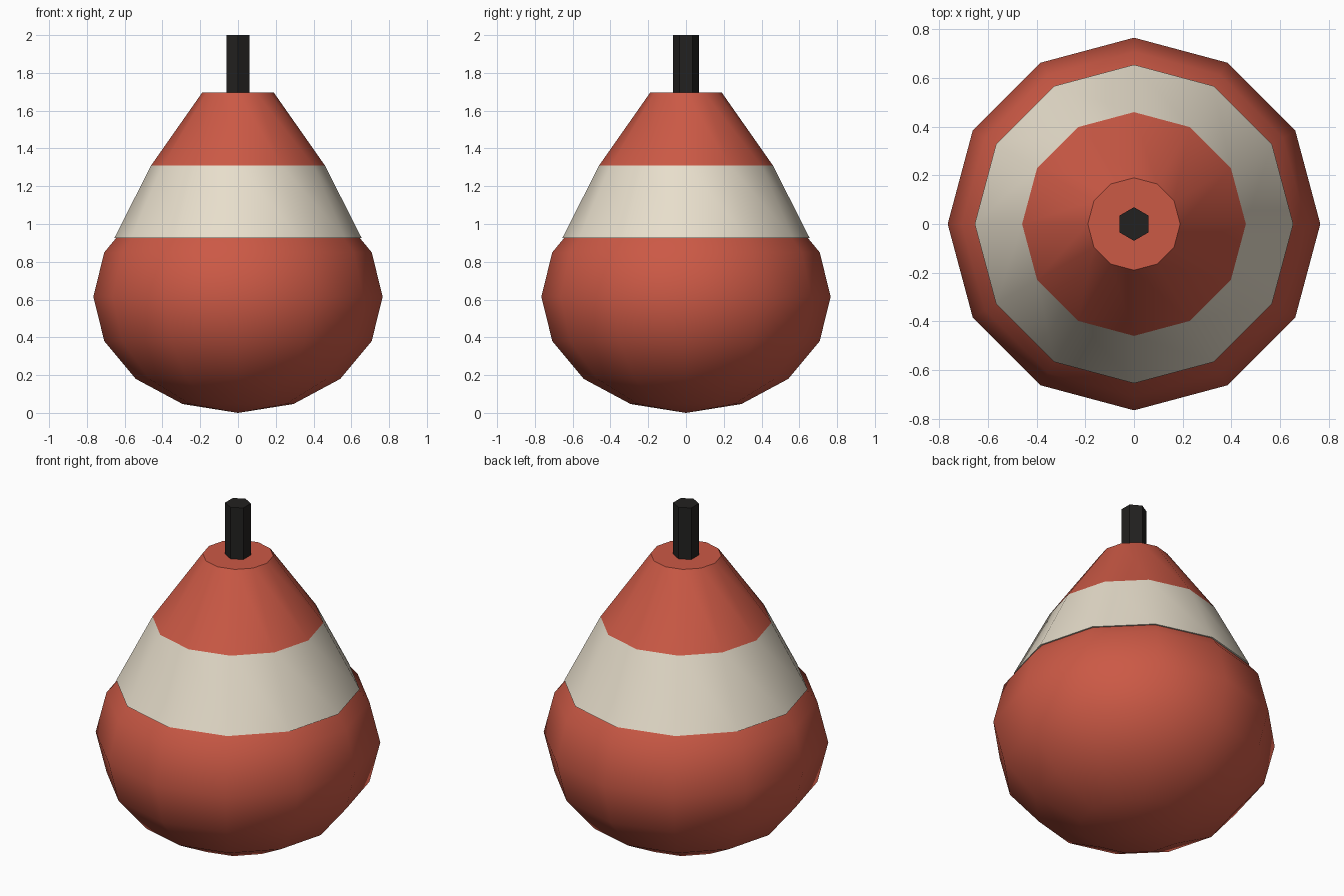
import bpy, math

if "Cube" in bpy.data.objects:
    bpy.data.objects.remove(bpy.data.objects["Cube"])


def material(name, color):
    m = bpy.data.materials.new(name)
    m.diffuse_color = (*color, 1)
    m.use_nodes = True
    m.node_tree.nodes["Principled BSDF"].inputs["Base Color"].default_value = m.diffuse_color
    return m


red = material("red_paint", (0.60, 0.10, 0.06))
cream = material("cream_paint", (0.80, 0.73, 0.60))
dark = material("dark_metal", (0.016, 0.015, 0.014))


def finish(name, mat, smooth=True):
    ob = bpy.context.object
    ob.name = name
    ob.data.materials.append(mat)
    if smooth:
        bpy.ops.object.shade_smooth_by_angle(angle=math.radians(40))
    return ob


def frustum(name, sides, r1, r2, z1, z2, mat, smooth=True):
    bpy.ops.mesh.primitive_cone_add(vertices=sides, radius1=r1, radius2=r2,
                                    depth=z2 - z1, location=(0, 0, (z1 + z2) / 2))
    return finish(name, mat, smooth)


# Squashed round float
bpy.ops.mesh.primitive_uv_sphere_add(segments=12, ring_count=8, radius=0.766,
                                     location=(0, 0, 0.615))
bpy.context.object.scale = (1, 1, 0.615 / 0.766)
bpy.ops.object.transform_apply(location=False, rotation=False, scale=True)
finish("float_body", red)

# Tapered tower: cream band, then red top
frustum("cream_band", 12, 0.655, 0.46, 0.925, 1.31, cream)
frustum("tower_top", 12, 0.46, 0.19, 1.31, 1.695, red)

# Six-sided mast
frustum("mast", 6, 0.069, 0.069, 1.65, 2.0, dark, smooth=False)
